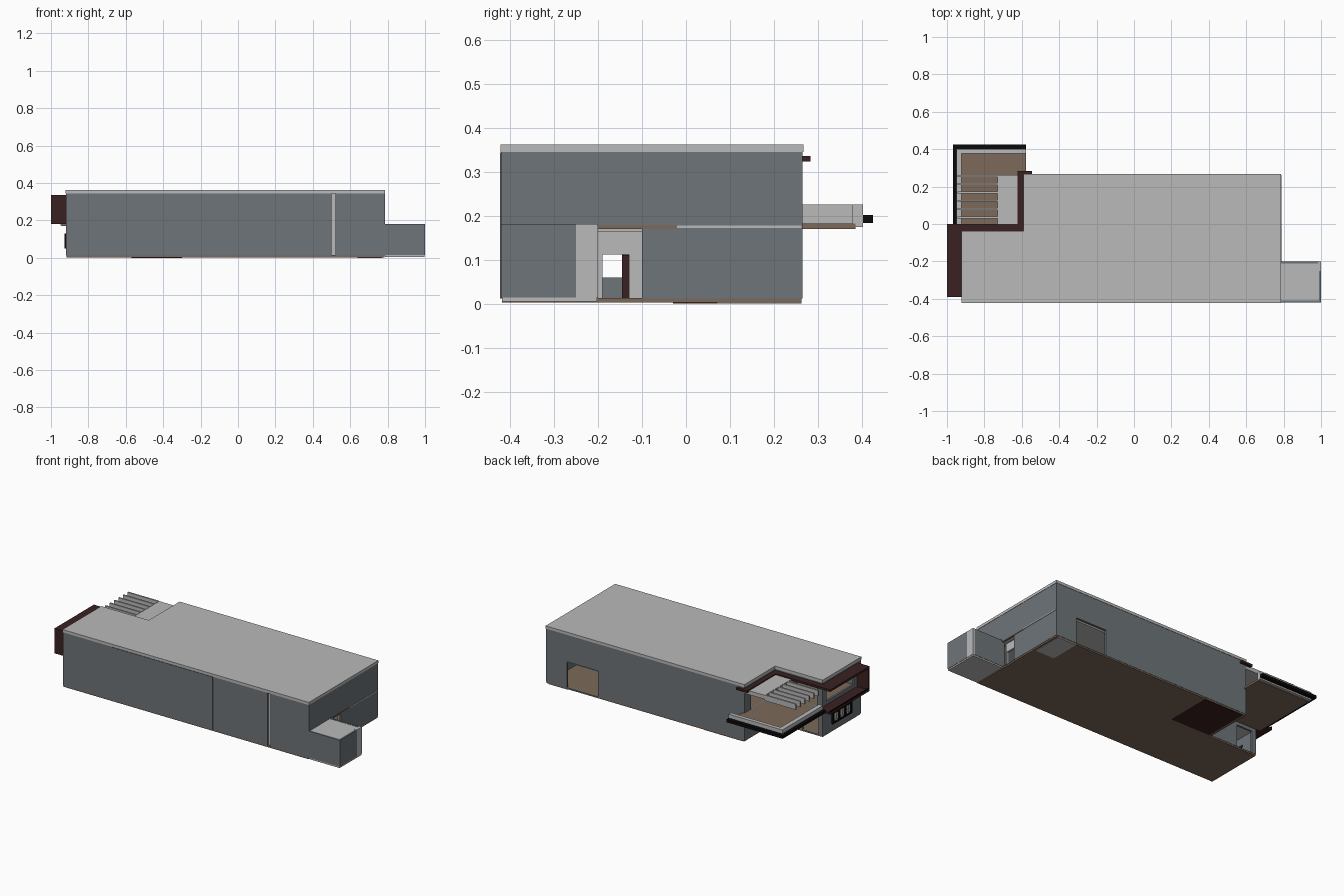
import bpy
import bmesh

cube = bpy.data.objects.get("Cube")
if cube:
    bpy.data.objects.remove(cube, do_unlink=True)


def material(name, rgb):
    m = bpy.data.materials.new(name)
    m.use_nodes = True
    m.diffuse_color = (*rgb, 1)
    m.node_tree.nodes["Principled BSDF"].inputs["Base Color"].default_value = (*rgb, 1)
    return m


WALL = material("slate grey", (0.155, 0.178, 0.19))
LIGHT = material("light grey", (0.49, 0.49, 0.49))
TAN = material("timber tan", (0.205, 0.141, 0.102))
BROWN = material("dark red brown", (0.042, 0.015, 0.015))
BLACK = material("black", (0.003, 0.003, 0.003))
T = 0.012   # wall thickness


def finish(name, bm, mat):
    me = bpy.data.meshes.new(name)
    bm.to_mesh(me)
    bm.free()
    me.materials.append(mat)
    ob = bpy.data.objects.new(name, me)
    bpy.context.collection.objects.link(ob)
    return ob


def prism(name, points, z0, z1, mat):
    """Extrude a plan outline from z0 up to z1."""
    bm = bmesh.new()
    face = bm.faces.new([bm.verts.new((x, y, z0)) for x, y in points])
    top = bmesh.ops.extrude_face_region(bm, geom=[face])["geom"]
    verts = [g for g in top if isinstance(g, bmesh.types.BMVert)]
    bmesh.ops.translate(bm, verts=verts, vec=(0, 0, z1 - z0))
    bmesh.ops.recalc_face_normals(bm, faces=bm.faces)
    return finish(name, bm, mat)


def box(name, x, y, z, mat):
    plan = [(x[0], y[0]), (x[1], y[0]), (x[1], y[1]), (x[0], y[1])]
    return prism(name, plan, z[0], z[1], mat)


def panel(name, axis, pos, u, z, mat, holes=(), thick=T):
    """Upright wall at x=pos or y=pos, with rectangular holes (u0, u1, z0, z1)."""
    us = sorted({*u, *(h[i] for h in holes for i in (0, 1))})
    zs = sorted({*z, *(h[i] for h in holes for i in (2, 3))})
    bm = bmesh.new()

    def vert(a, b):
        return bm.verts.new((pos, a, b) if axis == "x" else (a, pos, b))

    for a0, a1 in zip(us, us[1:]):
        for b0, b1 in zip(zs, zs[1:]):
            a, b = (a0 + a1) / 2, (b0 + b1) / 2
            if not any(h[0] < a < h[1] and h[2] < b < h[3] for h in holes):
                bm.faces.new([vert(a0, b0), vert(a1, b0), vert(a1, b1), vert(a0, b1)])
    bmesh.ops.remove_doubles(bm, verts=bm.verts, dist=1e-5)
    ob = finish(name, bm, mat)
    mod = ob.modifiers.new("thickness", "SOLIDIFY")
    mod.thickness = thick
    mod.offset = 0
    return ob


# Plan outline of the house, an L with a notch at the back
W, E, S, N = -0.92, 0.785, -0.42, 0.265
NX, NY = -0.59, -0.04
H = T / 2


def plan(e):
    return [(W - e, S - e), (E + e, S - e), (E + e, N + e),
            (NX - e, N + e), (NX - e, NY + e), (W - e, NY + e)]


# Floors and roof
prism("ground_floor", plan(-0.002), 0.003, 0.012, TAN)
prism("upper_floor", plan(-T), 0.17, 0.18, TAN)
prism("ceiling", plan(-T), 0.164, 0.17, LIGHT)
prism("roof_slab", plan(0.002), 0.345, 0.362, LIGHT)
box("dark_floor_base", (-0.57, -0.3), (-0.03, 0.26), (0, 0.003), BROWN)
box("light_floor_base", (0.64, 0.77), (0.07, 0.263), (0, 0.003), LIGHT)

# Outer walls
Z = (0.012, 0.345)
panel("front_wall", "y", S + H, (W, E), Z, WALL, [(0.5, 0.52, 0.014, 0.343)])
box("front_slot_lining", (0.49, 0.53), (S + 0.01, S + 0.018), (0.014, 0.343), LIGHT)
box("front_wall_plate", (-0.58, 0.12), (S - 0.003, S), (0.012, 0.343), WALL)
panel("back_wall", "y", N - H, (NX, E), Z, WALL, [(0.425, 0.64, 0.013, 0.175)])
panel("right_wall", "x", E - H, (S, N), Z, WALL, [(-0.2, -0.1, 0.013, 0.17)])
panes = [(y, y + 0.045, 0.06, 0.115) for y in (-0.31, -0.25, -0.19)]
upper_window = (-0.35, -0.08, 0.215, 0.31)
panel("left_wall", "x", W + H, (S, NY), Z, WALL, panes + [upper_window])
panel("notch_side_wall", "x", NX + H, (NY, N), Z, WALL, [(0.03, 0.2, 0.182, 0.3)])
panel("notch_back_wall", "y", NY - H, (W, NX), Z, WALL,
      [(-0.89, -0.78, 0.013, 0.15), (-0.88, -0.66, 0.182, 0.3)])

# Inner details seen through the openings
panel("entrance_surround", "x", E - 0.03, (-0.2, -0.1), (0.012, 0.17), LIGHT,
      [(-0.19, -0.13, 0.013, 0.112)])
box("inner_door", (0.45, 0.458), (-0.145, -0.1), (0.012, 0.11), BROWN)
box("upper_partition", (-0.6, -0.59), (S + T, NY), (0.18, 0.345), TAN)
box("timber_floor_edge", (E, E + 0.003), (-0.2, -0.02), (0.17, 0.178), TAN)
box("light_floor_edge", (E, E + 0.003), (-0.02, 0.262), (0.172, 0.178), LIGHT)

# Black three-pane window on the left wall
panel("window_frame", "x", W - 0.004, (-0.325, -0.13), (0.05, 0.13), BLACK, panes, 0.008)

# Annex on the right
AN = -0.2
panel("annex_front", "y", S + H, (E, 1), (0.014, 0.181), WALL)
panel("annex_side", "x", 1 - H, (S + T, -0.25), (0.014, 0.181), WALL)
panel("annex_back", "y", AN - H, (E, 0.985), (0.014, 0.181), WALL)
box("annex_corner_post", (0.985, 1), (-0.25, AN), (0.014, 0.181), LIGHT)
box("annex_roof", (E, 1 - T), (S + T, AN - T), (0.168, 0.179), LIGHT)
box("annex_floor", (E, 0.998), (S + 0.002, AN - 0.002), (0.005, 0.014), LIGHT)

# Balcony
box("balcony_deck", (-0.945, -0.578), (NY, 0.385), (0.17, 0.182), TAN)
box("balcony_back_parapet", (-0.95, -0.578), (0.378, 0.402), (0.174, 0.225), LIGHT)
box("balcony_left_parapet", (-0.95, -0.922), (0, 0.378), (0.174, 0.225), LIGHT)
box("balcony_back_band", (-0.968, -0.578), (0.402, 0.425), (0.183, 0.201), BLACK)
box("balcony_left_band", (-0.968, -0.95), (-0.002, 0.402), (0.183, 0.201), BLACK)

# Pergola over the balcony
box("pergola_slab", (-0.73, NX), (NY, 0.262), (0.305, 0.33), LIGHT)
for i in range(6):
    y = 0.035 + i * 0.0445
    box(f"pergola_slat_{i + 1}", (-0.945, -0.73), (y - 0.005, y + 0.005), (0.297, 0.332), LIGHT)

# Dark trim around the notch and the window box on the left
prism("notch_trim", [(-1, NY), (NX, NY), (NX, N), (-0.545, N), (-0.545, 0.283),
                     (-0.622, 0.283), (-0.622, 0), (-1, 0)], 0.323, 0.336, BROWN)
box("window_box_top", (-1, W), (-0.39, NY), (0.323, 0.336), BROWN)
box("window_box_base", (-1, W), (-0.39, 0), (0.18, 0.192), BROWN)
box("window_box_side", (-1, W), (-0.39, -0.378), (0.192, 0.323), BROWN)
box("window_box_band", (-1, -0.996), (-0.378, 0), (0.192, 0.202), BLACK)
